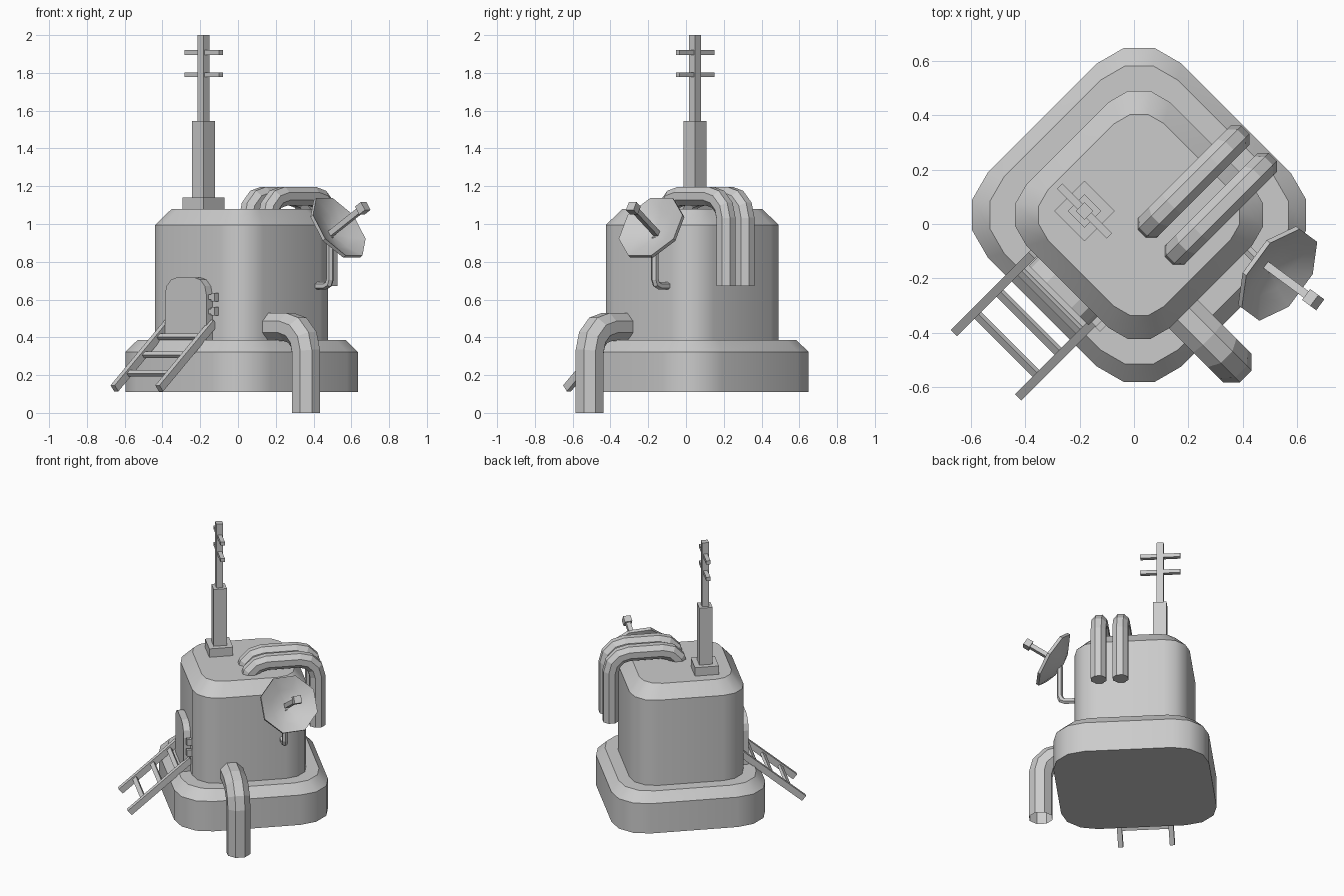
import bpy, bmesh, math
from mathutils import Matrix, Vector

if "Cube" in bpy.data.objects:
    bpy.data.objects.remove(bpy.data.objects["Cube"])

# The building is turned 45 degrees; parts are laid out in its own axes
TURN = Matrix.Rotation(math.radians(45), 4, 'Z')
CX, CY = 0.037, 0.01          # building centre in turned axes


def finish(name, bm, matrix=TURN, smooth=None):
    bmesh.ops.recalc_face_normals(bm, faces=bm.faces)
    me = bpy.data.meshes.new(name)
    bm.to_mesh(me)
    bm.free()
    ob = bpy.data.objects.new(name, me)
    bpy.context.collection.objects.link(ob)
    ob.matrix_world = matrix
    if smooth:
        bpy.ops.object.select_all(action='DESELECT')
        ob.select_set(True)
        bpy.context.view_layer.objects.active = ob
        bpy.ops.object.shade_smooth_by_angle(angle=math.radians(smooth))
    return ob


def skin(bm, rings, caps=True):
    """Join equal rings of points with quads."""
    rows = [[bm.verts.new(p) for p in r] for r in rings]
    n = len(rows[0])
    for a, b in zip(rows, rows[1:]):
        for i in range(n):
            j = (i + 1) % n
            bm.faces.new((a[i], a[j], b[j], b[i]))
    if caps:
        bm.faces.new(rows[0][::-1])
        bm.faces.new(rows[-1])


def rounded_square(h, r, z):
    pts = []
    for q in range(4):
        mid = math.radians(45 + 90 * q)
        c = Vector((math.cos(mid), math.sin(mid))) * (h - r) * math.sqrt(2)
        for k in range(4):
            a = math.radians(90 * q + 30 * k)
            pts.append((CX + c.x + r * math.cos(a), CY + c.y + r * math.sin(a), z))
    return pts


def block(name, levels):
    bm = bmesh.new()
    skin(bm, [rounded_square(*l) for l in levels])
    finish(name, bm, smooth=35)


def box(name, centre, size, tilt=0, matrix=TURN):
    bm = bmesh.new()
    m = Matrix.Translation(centre) @ Matrix.Rotation(tilt, 4, 'Y') @ Matrix.Diagonal((*size, 1))
    bmesh.ops.create_cube(bm, size=1, matrix=m)
    finish(name, bm, matrix)


def pipe(name, corners, radius, bend, side, steps=3, sides=8, caps=True):
    """Sweep a polygon along a flat path with rounded corners."""
    pts = [Vector(p) for p in corners]
    path = [pts[0]]
    for a, b, c in zip(pts, pts[1:], pts[2:]):
        d0, d1 = (a - b).normalized(), (c - b).normalized()
        mid = b + (d0 + d1) * bend
        for k in range(steps + 1):
            t = math.pi / 2 * k / steps
            path.append(mid - d1 * bend * math.cos(t) - d0 * bend * math.sin(t))
    path.append(pts[-1])
    side = Vector(side)
    rings = []
    for i, p in enumerate(path):
        t0 = (p - path[i - 1]).normalized() if i else (path[1] - p).normalized()
        t1 = (path[i + 1] - p).normalized() if i < len(path) - 1 else t0
        t = (t0 + t1).normalized()
        up = t.cross(side) / max(t.dot(t0), 0.5)
        rings.append([p + radius * (side * math.cos(a) + up * math.sin(a))
                      for a in (2 * math.pi * (k + 0.5) / sides for k in range(sides))])
    bm = bmesh.new()
    skin(bm, rings, caps)
    finish(name, bm)


# Plinth and main tower
block("plinth", [(0.505, 0.22, 0.11), (0.505, 0.22, 0.323), (0.452, 0.20, 0.387)])
block("tower", [(0.374, 0.16, 0.37), (0.374, 0.16, 0.995), (0.303, 0.13, 1.08)])

# Twin pipes from the roof down the back right wall
for i, y in enumerate((-0.045, -0.187)):
    pipe(f"roof_pipe_{i + 1}", [(0.033, y, 1.0), (0.033, y, 1.147), (0.487, y, 1.147), (0.487, y, 0.673)],
         0.054, 0.12, (0, 1, 0))

# Open drain elbow reaching the ground
pipe("drain_pipe", [(-0.106, -0.34, 0.455), (-0.106, -0.615, 0.455), (-0.106, -0.615, 0)],
     0.08, 0.13, (1, 0, 0), caps=False)

# Antenna mast
AX, AY = -0.095, 0.163
for name, w, z0, z1 in (("antenna_foot", 0.157, 1.07, 1.14), ("antenna_mast", 0.087, 1.14, 1.545),
                        ("antenna_tip", 0.045, 1.545, 2.0)):
    box(name, (AX, AY, (z0 + z1) / 2), (w, w, z1 - z0))
for i, z in enumerate((1.79, 1.908)):
    box(f"antenna_bar_{i + 1}", (AX, AY, z), (0.028, 0.26, 0.026))

# Door with rounded top corners, standing proud of the front left wall
W, TOP, R = 0.155, 0.717, 0.09
outline = [(-W, 0.38), (W, 0.38)]
for sx, angles in ((1, (0, 30, 60, 90)), (-1, (90, 60, 30, 0))):
    outline += [(sx * (W - R + R * math.cos(math.radians(a))), TOP - R + R * math.sin(math.radians(a)))
                for a in angles]
bm = bmesh.new()
skin(bm, [[(x, CY + y, z) for y, z in outline] for x in (-0.33, -0.382)])
finish("door", bm)

# Door hinges
for i, z in enumerate((0.537, 0.613)):
    box(f"hinge_neck_{i + 1}", (-0.352, CY - 0.165, z), (0.03, 0.04, 0.025))
    box(f"hinge_knob_{i + 1}", (-0.352, CY - 0.19, z), (0.035, 0.025, 0.045))

# Sloping ladder
lo, hi = Vector((-0.74, 0, 0.13)), Vector((-0.335, 0, 0.475))
run = hi - lo
tilt = -math.atan2(run.z, run.x)
for side, y in (("left", 0.185), ("right", -0.15)):
    c = (lo + hi) / 2
    box(f"ladder_rail_{side}", (c.x, y, c.z), (run.length, 0.032, 0.042), tilt)
for i, x in enumerate((-0.645, -0.53, -0.42)):
    z = lo.z + (x - lo.x) * run.z / run.x
    box(f"ladder_rung_{i + 1}", (x, 0.0175, z), (0.03, 0.32, 0.02), tilt)

# Dish bracket
pipe("dish_bracket", [(0.228, -0.35, 0.672), (0.228, -0.461, 0.672), (0.228, -0.461, 0.93)],
     0.02, 0.035, (1, 0, 0), steps=2, sides=6)

# Eight sided dish, hollow side along its own z
aim = Vector((0.68, -0.50, 0.54))
DISH = Matrix.Translation((0.533, -0.185, 0.982)) @ aim.to_track_quat('Z', 'Y').to_matrix().to_4x4()
bm = bmesh.new()
rings = [[(r * math.cos(a), r * math.sin(a), z) for a in (math.pi / 4 * (k + 0.5) for k in range(8))]
         for r, z in ((0.02, -0.06), (0.11, -0.035), (0.195, 0.005), (0.195, -0.015), (0.11, -0.055), (0.03, -0.075))]
skin(bm, rings)
finish("dish", bm, DISH, smooth=35)
box("dish_feed_arm", (0, 0, 0.055), (0.03, 0.03, 0.24), matrix=DISH)
box("dish_feed_head", (0, 0, 0.188), (0.05, 0.05, 0.045), matrix=DISH)
